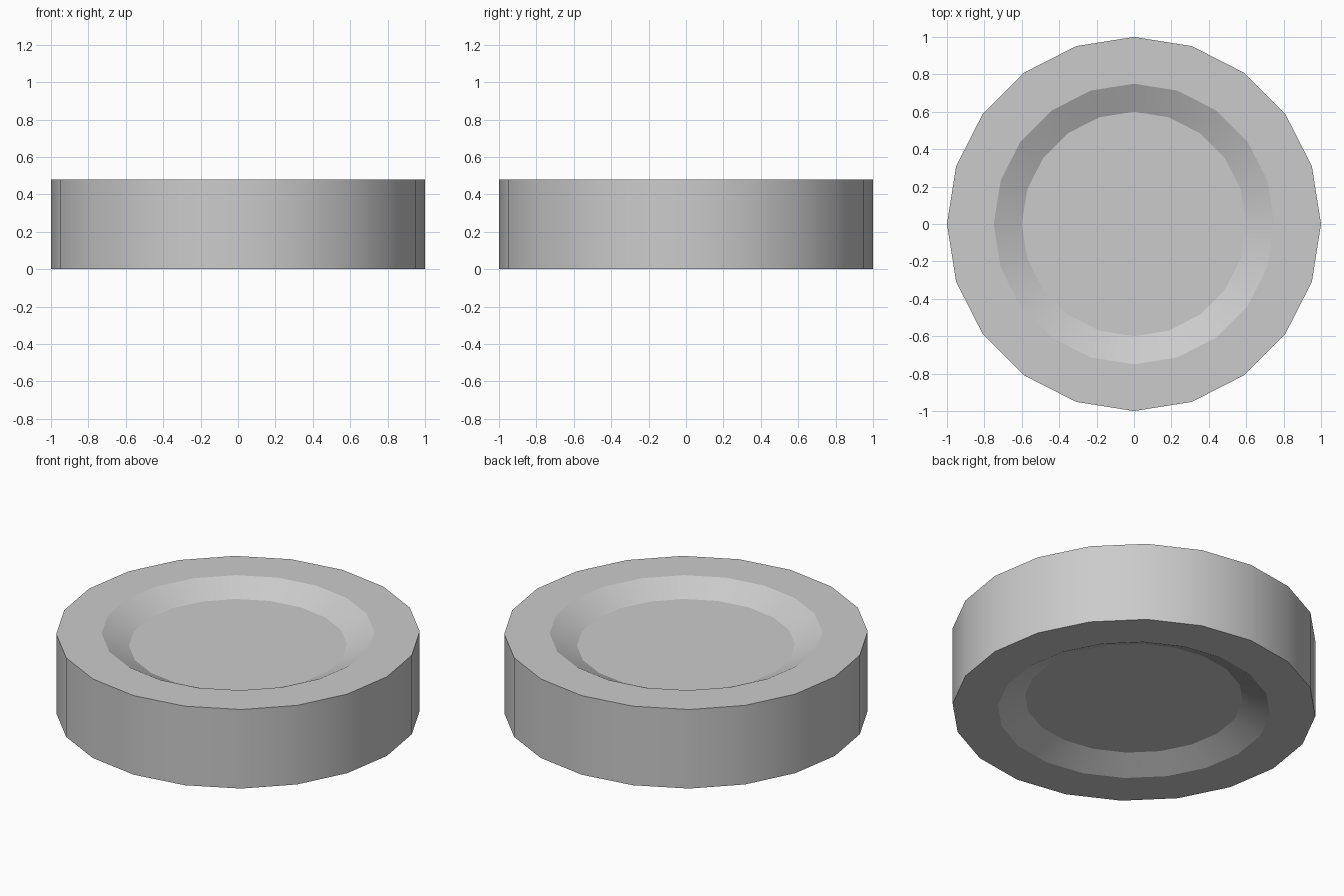
import bpy, bmesh, math

if "Cube" in bpy.data.objects:
    bpy.data.objects.remove(bpy.data.objects["Cube"])

SIDES = 20
HEIGHT, DEPTH = 0.48, 0.075
RIM_R, LIP_R, FLOOR_R = 1.0, 0.75, 0.6

# Disc profile (radius, z), from the bottom recess round to the top recess
profile = [(FLOOR_R, DEPTH), (LIP_R, 0), (RIM_R, 0),
           (RIM_R, HEIGHT), (LIP_R, HEIGHT), (FLOOR_R, HEIGHT - DEPTH)]

bm = bmesh.new()
rings = [[bm.verts.new((r * math.cos(2 * math.pi * i / SIDES),
                        r * math.sin(2 * math.pi * i / SIDES), z))
          for i in range(SIDES)] for r, z in profile]

# Bands between neighbouring rings
for low, high in zip(rings, rings[1:]):
    for i in range(SIDES):
        j = (i + 1) % SIDES
        bm.faces.new((low[i], low[j], high[j], high[i]))

# Recess floors
bm.faces.new(rings[0][::-1])
bm.faces.new(rings[-1])
bmesh.ops.recalc_face_normals(bm, faces=bm.faces)

mesh = bpy.data.meshes.new("recessed_disc")
bm.to_mesh(mesh)
bm.free()
disc = bpy.data.objects.new("recessed_disc", mesh)
bpy.context.collection.objects.link(disc)

# Smooth around the disc, crisp at the rim and recess edges
bpy.context.view_layer.objects.active = disc
disc.select_set(True)
bpy.ops.object.shade_smooth_by_angle(angle=math.radians(22))
